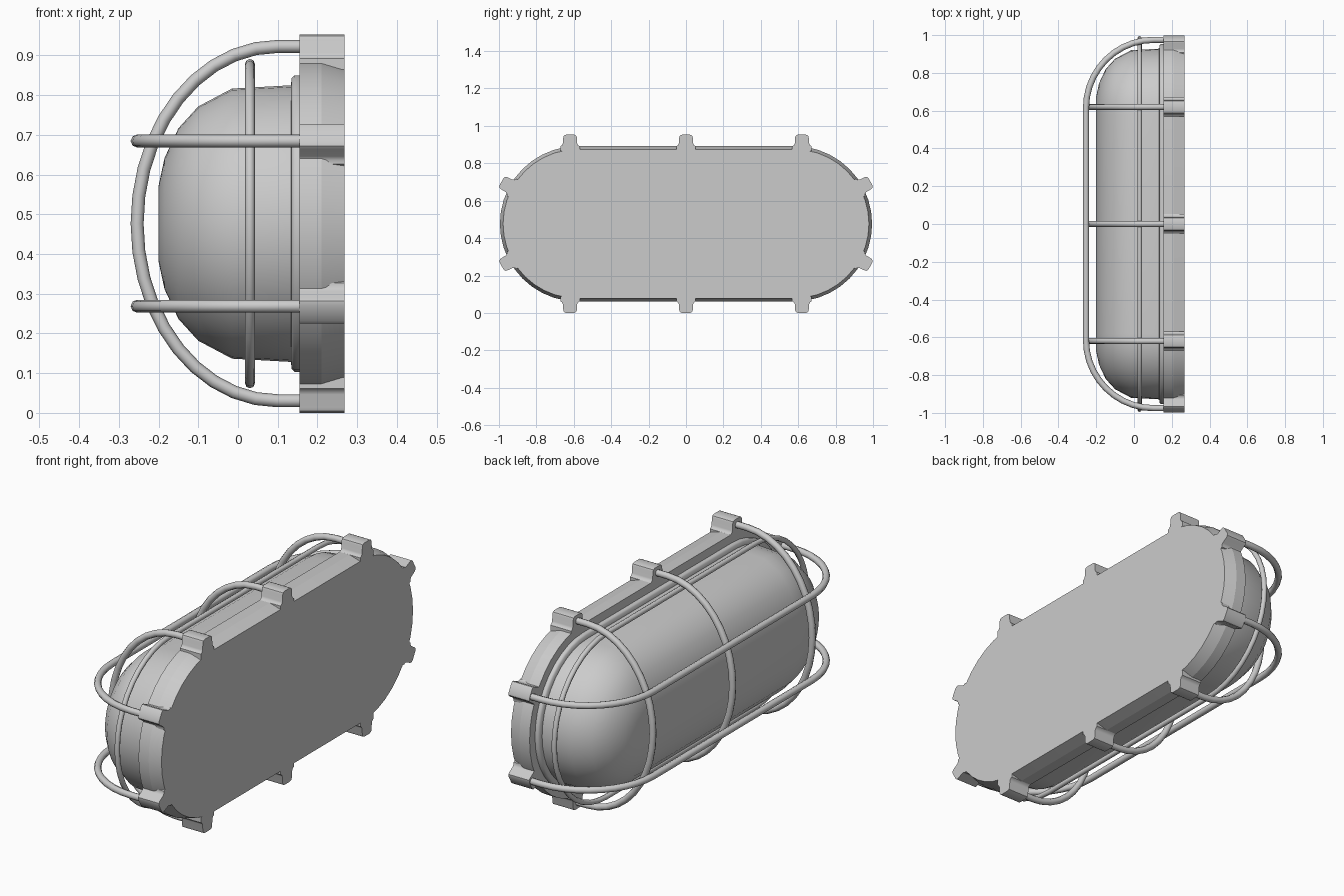
import bpy, bmesh
from math import sin, cos, pi, radians

if "Cube" in bpy.data.objects:
    bpy.data.objects.remove(bpy.data.objects["Cube"])

CZ = 0.4765      # height of the lamp axis
CY = 0.58        # centre of each rounded end


def finish(bm, name, angle=35):
    bmesh.ops.recalc_face_normals(bm, faces=bm.faces)
    me = bpy.data.meshes.new(name)
    bm.to_mesh(me)
    bm.free()
    ob = bpy.data.objects.new(name, me)
    bpy.context.collection.objects.link(ob)
    bpy.ops.object.select_all(action='DESELECT')
    bpy.context.view_layer.objects.active = ob
    ob.select_set(True)
    bpy.ops.object.shade_smooth_by_angle(angle=radians(angle))
    return ob


def stadium(r, n=20):
    pts = []
    for s in (1, -1):
        for i in range(n + 1):
            a = -pi / 2 + pi * i / n
            pts.append((s * (CY + r * cos(a)), CZ + s * r * sin(a)))
    return pts


def loft(name, rings, angle=35):
    """Skin a list of (x, outline) sections and cap both ends."""
    bm = bmesh.new()
    loops = [[bm.verts.new((x, y, z)) for y, z in pts] for x, pts in rings]
    n = len(loops[0])
    for a, b in zip(loops, loops[1:]):
        for i in range(n):
            j = (i + 1) % n
            bm.faces.new((a[i], a[j], b[j], b[i]))
    bm.faces.new(loops[0])
    bm.faces.new(loops[-1])
    return finish(bm, name, angle)


def wire(name, pts, radius, cyclic=False):
    """Round bar following a path, converted to mesh."""
    cu = bpy.data.curves.new(name + "_path", 'CURVE')
    cu.dimensions = '3D'
    cu.bevel_depth = radius
    cu.bevel_resolution = 2
    cu.use_fill_caps = True
    sp = cu.splines.new('POLY')
    sp.points.add(len(pts) - 1)
    for p, co in zip(sp.points, pts):
        p.co = (*co, 1)
    sp.use_cyclic_u = cyclic
    tmp = bpy.data.objects.new(name + "_path", cu)
    bpy.context.collection.objects.link(tmp)
    dg = bpy.context.evaluated_depsgraph_get()
    me = tmp.evaluated_get(dg).to_mesh()
    bm = bmesh.new()
    bm.from_mesh(me)
    tmp.evaluated_get(dg).to_mesh_clear()
    bpy.data.objects.remove(tmp)
    return finish(bm, name, 50)


# Back plate, tapering slightly towards the wall
loft("base_plate", [(0.155, stadium(0.415)), (0.21, stadium(0.415)),
                    (0.268, stadium(0.398))], 12)

# Lugs around the plate, with filleted feet and rounded tips
half = [(0.052, -0.03), (0.052, -0.003), (0.043, 0.002), (0.038, 0.012),
        (0.036, 0.045), (0.032, 0.054), (0.022, 0.0585)]
lug = half + [(-u, v) for u, v in reversed(half)]


def add_lug(name, cy, ang):
    o, t = (cos(ang), sin(ang)), (-sin(ang), cos(ang))
    r = 0.418
    pts = [(cy + (r + v) * o[0] + u * t[0],
            CZ + (r + v) * o[1] + u * t[1]) for u, v in lug]
    if abs(o[0]) > 0.5:      # end lugs are a little shorter
        pts = [(y - 0.012 * o[0], z - 0.012 * o[1]) for y, z in pts]
    loft(name, [(0.155, pts), (0.268, pts)], 40)


for s in (1, -1):
    for y in (-0.62, 0, 0.62):
        add_lug("side_lug", y, s * pi / 2)
    for a in (29, -29):
        add_lug("end_lug", s * CY, radians(a) + (pi if s < 0 else 0))

# Glass dome and its seating flange
dome = [(0.157, 0.350), (0.13, 0.348), (-0.015, 0.340), (-0.10, 0.295),
        (-0.15, 0.240), (-0.185, 0.165), (-0.2, 0.095)]
loft("glass_dome", [(x, stadium(r)) for x, r in dome], 45)
flange = [(0.157, 0.373), (0.142, 0.373), (0.135, 0.366), (0.133, 0.345)]
loft("dome_flange", [(x, stadium(r)) for x, r in flange], 50)

# Cage: hoops over the short side
for y in (-0.62, 0, 0.62):
    arc = [(0.10 - 0.354 * sin(pi * i / 20), y, CZ + 0.446 * cos(pi * i / 20))
           for i in range(21)]
    wire("cage_hoop", [(0.165, y, CZ + 0.446)] + arc + [(0.165, y, CZ - 0.446)], 0.0163)

# Cage: long bars over the full length
for z in (CZ + 0.208, CZ - 0.208):
    q = [(0.105 - 0.359 * sin(pi / 2 * i / 10), 0.615 + 0.36 * cos(pi / 2 * i / 10), z)
         for i in range(11)]
    right = [(0.165, 0.975, z)] + q
    wire("cage_long_bar", right + [(x, -y, z) for x, y, z in reversed(right)], 0.0163)

# Cage: ring around the dome
wire("cage_ring", [(0.03, y, z) for y, z in stadium(0.402)], 0.0125, True)
